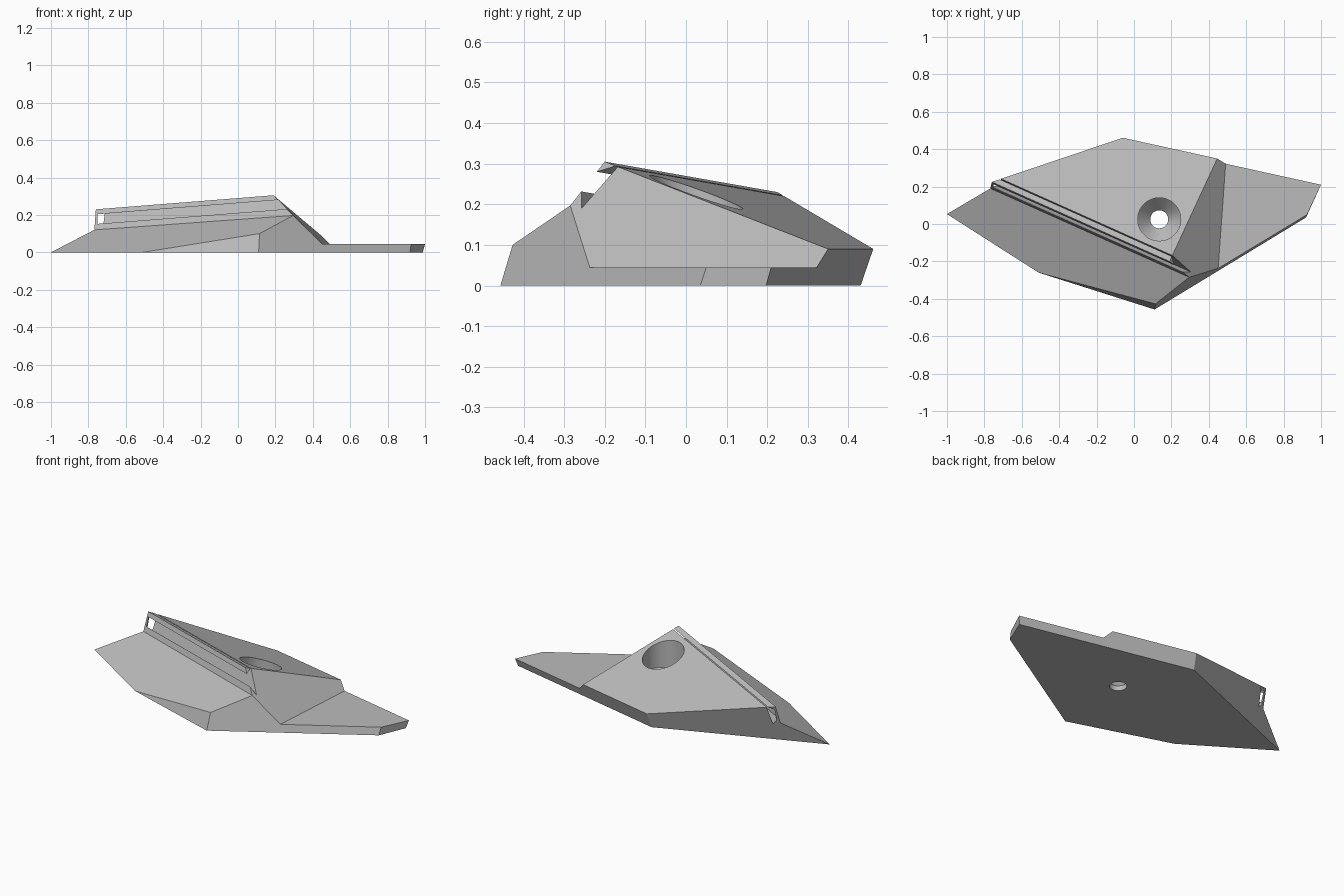
import bpy, bmesh, math
from mathutils import Vector

old = bpy.data.objects.get("Cube")
if old:
    bpy.data.objects.remove(old, do_unlink=True)

GREY = (0.5, 0.5, 0.5, 1)
grey = bpy.data.materials.new("plain grey")
grey.use_nodes = True
grey.diffuse_color = GREY
grey.node_tree.nodes["Principled BSDF"].inputs["Base Color"].default_value = GREY


def make(name, points, faces):
    """Closed mesh object from named corners and faces spelled as corner names."""
    bm = bmesh.new()
    corner = {k: bm.verts.new(p) for k, p in points.items()}
    for f in faces:
        bm.faces.new([corner[k] for k in f])
    bmesh.ops.recalc_face_normals(bm, faces=bm.faces)
    mesh = bpy.data.meshes.new(name)
    bm.to_mesh(mesh)
    bm.free()
    mesh.materials.append(grey)
    ob = bpy.data.objects.new(name, mesh)
    bpy.context.collection.objects.link(ob)
    return ob


# Wedge body: lower case = base outline, upper case = raised corners
body_points = {
    "a": (-1, .053, 0), "b": (-.51, -.26, 0), "c": (.11, -.457, 0),
    "d": (.92, .035, 0), "e": (.988, .197, 0), "g": (-.07, .43, 0),
    "C": (.115, -.427, .1), "D": (.925, .05, .045), "E": (1, .21, .045),
    "R": (.45, -.237, .045), "S": (.49, .322, .045), "F": (.445, .35, .09),
    "G": (-.06, .461, .09), "K": (.295, -.285, .197), "L": (-.768, .19, .12),
    "P": (-.76, .225, .23), "Q": (.19, -.2, .305),
}
body = make("holder_body", body_points, [
    "agedcb", "abCKL", "bcC", "cdDRKC", "deED", "egGFSE",
    "aLPGg", "PQFG", "QKRSF", "LKQP", "RDES"])

# Undercut groove along the ridge, closed by a thin bar at its left end
P, Q, K = (Vector(body_points[k]) for k in "PQK")
along = Q - P
out = along.cross(K - Q).normalized() * .04
if out.y > 0:
    out = -out
low, high = K.lerp(Q, .32), K.lerp(Q, .77)
profile = [low + out, low, Vector((.3, -.255, .19)),
           Vector((.206, -.166, .298)), high, high + out]
groove_points = {}
for i, p in enumerate(profile):
    groove_points["abcdef"[i]] = p + along * ((-.75 - p.x) / along.x)
    groove_points["ABCDEF"[i]] = p + along * .1
sides = [s + t + t.upper() + s.upper() for s, t in zip("abcdef", "bcdefa")]
groove = make("groove_cutter", groove_points, ["abcdef", "ABCDEF"] + sides)

# Countersunk screw hole, turned about a vertical axis
bm = bmesh.new()
steps = [(0, -.1), (.048, -.1), (.048, .03), (.115, .1), (.115, .5), (0, .5)]
ring = [bm.verts.new((r, 0, z)) for r, z in steps]
edges = [bm.edges.new(pair) for pair in zip(ring, ring[1:])]
bmesh.ops.spin(bm, geom=ring + edges, axis=(0, 0, 1), cent=(0, 0, 0),
               angle=math.tau, steps=64)
bmesh.ops.remove_doubles(bm, verts=bm.verts, dist=.0005)
bmesh.ops.recalc_face_normals(bm, faces=bm.faces)
for f in bm.faces:
    f.smooth = True
mesh = bpy.data.meshes.new("screw_hole_cutter")
bm.to_mesh(mesh)
bm.free()
mesh.materials.append(grey)
hole = bpy.data.objects.new("screw_hole_cutter", mesh)
hole.location = (.135, .025, 0)
bpy.context.collection.objects.link(hole)

# Cut both and keep the result
bpy.context.view_layer.objects.active = body
body.select_set(True)
for cutter in (groove, hole):
    cutter.hide_render = True
    mod = body.modifiers.new(cutter.name, "BOOLEAN")
    mod.operation = "DIFFERENCE"
    mod.solver = "EXACT"
    mod.object = cutter
    bpy.ops.object.modifier_apply(modifier=mod.name)
    bpy.data.objects.remove(cutter, do_unlink=True)
bpy.ops.object.shade_smooth_by_angle(angle=math.radians(20))
